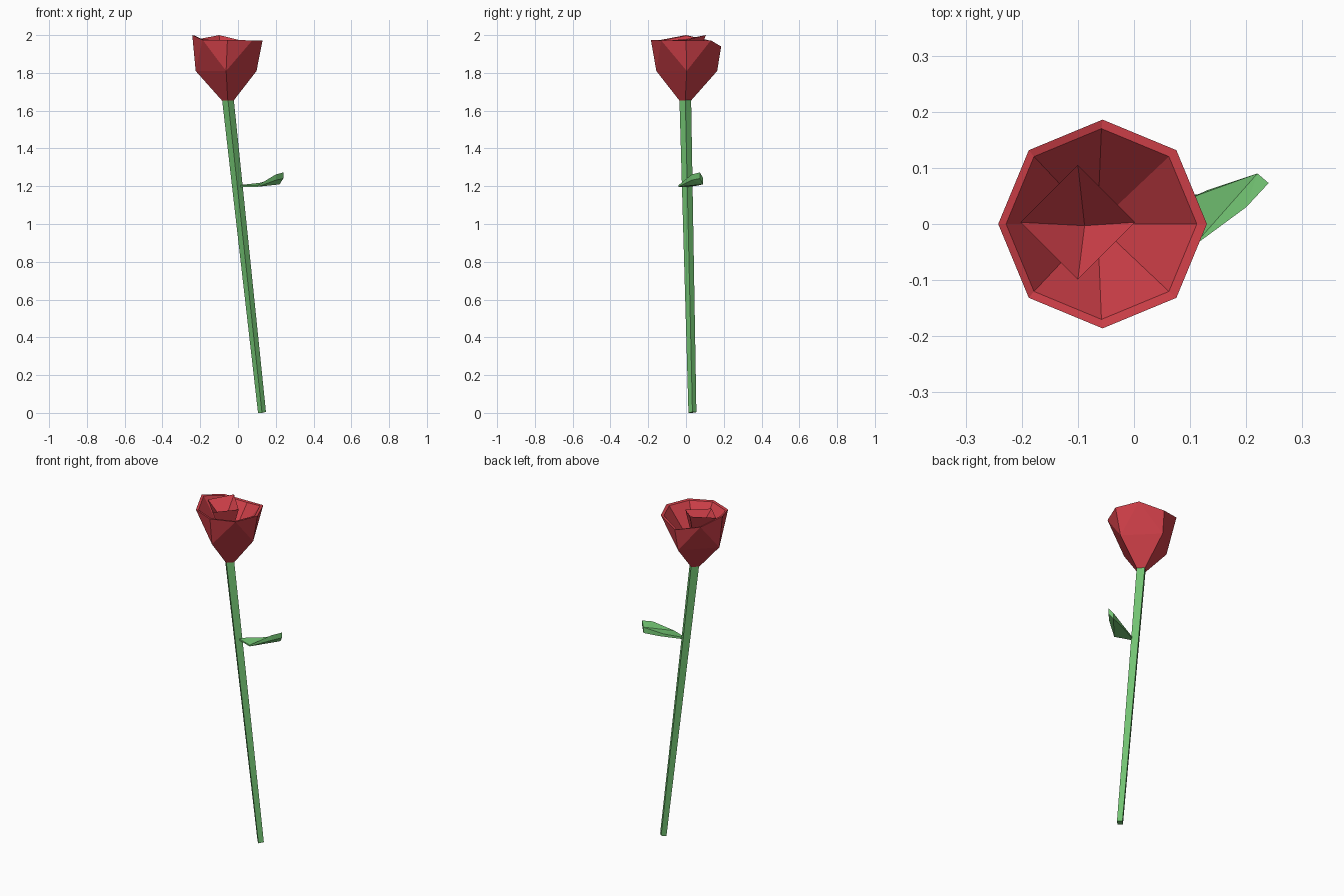
import bpy, bmesh, math

if "Cube" in bpy.data.objects:
    bpy.data.objects.remove(bpy.data.objects["Cube"])


def material(name, color):
    m = bpy.data.materials.new(name)
    m.diffuse_color = (*color, 1)
    m.use_nodes = True
    m.node_tree.nodes["Principled BSDF"].inputs["Base Color"].default_value = m.diffuse_color
    return m


RED = material("petal_red", (0.62, 0.05, 0.065))
GREEN = material("stem_green", (0.17, 0.55, 0.17))


def build(name, verts, faces, mat):
    bm = bmesh.new()
    vs = [bm.verts.new(v) for v in verts]
    for f in faces:
        bm.faces.new([vs[i] for i in f])
    bmesh.ops.recalc_face_normals(bm, faces=bm.faces[:])
    mesh = bpy.data.meshes.new(name)
    bm.to_mesh(mesh)
    bm.free()
    mesh.materials.append(mat)
    obj = bpy.data.objects.new(name, mesh)
    bpy.context.collection.objects.link(obj)
    return obj


def ring(cx, cy, r, zs):
    # one point per height, starting at +x
    n = len(zs)
    return [(cx + r * math.cos(math.tau * i / n),
             cy + r * math.sin(math.tau * i / n), z) for i, z in enumerate(zs)]


def band(a, b, n):
    return [(a + i, a + (i + 1) % n, b + (i + 1) % n, b + i) for i in range(n)]


# Stem: leaning four-sided taper
stem = ring(0.127, 0.034, 0.021, (0.005, 0.004, 0.0, 0.0)) + ring(-0.054, -0.004, 0.031, [1.665] * 4)
build("stem", stem, band(0, 4, 4) + [(3, 2, 1, 0), (4, 5, 6, 7)], GREEN)

# Leaf: thin folded blade, top outline thickened downwards
outline = [(0.0, 0.0, 1.205), (0.105, -0.04, 1.205), (0.20, 0.03, 1.262),
           (0.24, 0.073, 1.273), (0.22, 0.09, 1.245), (0.115, 0.052, 1.218)]
drop = [0.01, 0.008, 0.03, 0.032, 0.035, 0.015]
under = [(x, y, z - d) for (x, y, z), d in zip(outline, drop)]
under[5] = (0.13, 0.06, 1.203)
top = [(0, 1, 5), (1, 4, 5), (1, 2, 4), (2, 3, 4)]
build("leaf", outline + under,
      band(0, 6, 6) + top + [tuple(i + 6 for i in reversed(f)) for f in top], GREEN)

# Outer petals: square base and waist opening into an eight-sided rim
rim_z = (1.972, 1.972, 1.94, 1.97, 2.0, 1.975, 1.975, 1.972)
verts = ring(-0.054, -0.004, 0.032, [1.655] * 4)               # 0-3 base
verts += ring(-0.063, 0.004, 0.161, [1.81] * 4)                # 4-7 waist
verts += ring(-0.056, 0, 0.186, rim_z)                         # 8-15 outer rim
verts += ring(-0.058, 0, 0.170, [z - 0.003 for z in rim_z])    # 16-23 inner rim
verts.append((-0.065, 0, 1.74))                                # 24 cup floor
faces = [(3, 2, 1, 0)] + band(0, 4, 4) + band(8, 16, 8)
for k in range(4):
    w, nxt, r = 4 + k, 4 + (k + 1) % 4, 8 + 2 * k
    before = 8 + (2 * k - 1) % 8
    faces += [(w, r, before), (w, r + 1, r), (w, nxt, r + 1)]
faces += [(16 + i, 16 + (i + 1) % 8, 24) for i in range(8)]
build("outer_petals", verts, faces, RED)

# Inner bud: small four-sided hollow cup
verts = ring(-0.1, 0.003, 0.102, (1.975, 2.0, 1.98, 1.97))
verts += [(-0.088, -0.003, 1.88), (-0.07, 0, 1.72)]
faces = [(i, (i + 1) % 4, c) for i in range(4) for c in (4, 5)]
build("inner_bud", verts, faces, RED)
